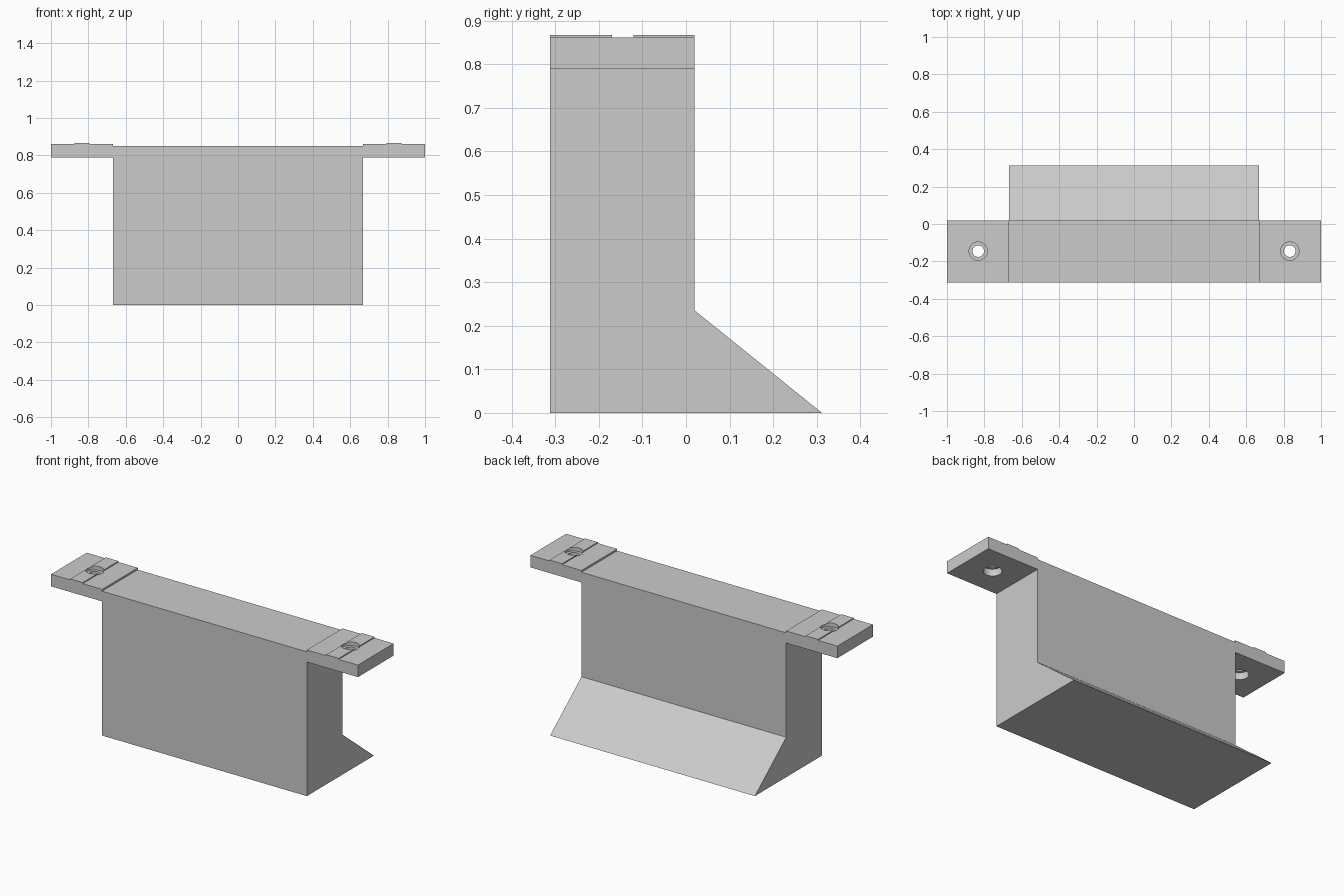
import bpy, bmesh
from mathutils import Vector

cube = bpy.data.objects.get("Cube")
if cube:
    bpy.data.objects.remove(cube)

grey = bpy.data.materials.new("plain grey")
grey.use_nodes = True
colour = (0.6, 0.6, 0.6, 1)
grey.diffuse_color = colour
grey.node_tree.nodes["Principled BSDF"].inputs["Base Color"].default_value = colour


def prism(name, points, sweep):
    """Extrude a closed outline along the sweep vector."""
    bm = bmesh.new()
    face = bm.faces.new([bm.verts.new(p) for p in points])
    grown = bmesh.ops.extrude_face_region(bm, geom=[face])["geom"]
    verts = [g for g in grown if isinstance(g, bmesh.types.BMVert)]
    bmesh.ops.translate(bm, verts=verts, vec=Vector(sweep))
    bmesh.ops.recalc_face_normals(bm, faces=bm.faces)
    mesh = bpy.data.meshes.new(name)
    bm.to_mesh(mesh)
    bm.free()
    mesh.materials.append(grey)
    obj = bpy.data.objects.new(name, mesh)
    bpy.context.collection.objects.link(obj)
    return obj


def bore(x, radius, low, high):
    """Vertical round cutter."""
    bpy.ops.mesh.primitive_cylinder_add(vertices=40, radius=radius, depth=high - low,
                                        location=(x, -0.145, (low + high) / 2))
    obj = bpy.context.object
    obj.name = "bore_cutter"
    obj.data.materials.append(grey)
    return obj


def combine(target, tool, operation):
    """Apply a boolean and discard the tool."""
    tool.hide_render = True
    mod = target.modifiers.new("cut", "BOOLEAN")
    mod.operation, mod.object, mod.solver = operation, tool, "EXACT"
    bpy.ops.object.select_all(action="DESELECT")
    bpy.context.view_layer.objects.active = target
    target.select_set(True)
    bpy.ops.object.modifier_apply(modifier=mod.name)
    bpy.data.objects.remove(tool)


# Front outline: broad block with two ears, each with a raised strip
half = [(0.667, 0), (0.667, 0.79), (1, 0.79), (1, 0.861), (0.875, 0.861), (0.875, 0.867),
        (0.793, 0.867), (0.793, 0.861), (0.667, 0.861), (0.667, 0.85)]
outline = half + [(-x, z) for x, z in reversed(half)]
bracket = prism("mounting_bracket", [(x, -0.6, z) for x, z in outline], (0, 1.2, 0))

# Side outline: straight front, sloping foot at the back
foot_slope = (0.312 - 0.02) / 0.235
side = [(-0.312, -0.1), (0.312 + 0.1 * foot_slope, -0.1), (0.02, 0.235), (0.02, 1), (-0.312, 1)]
combine(bracket, prism("side_cutter", [(-1.2, y, z) for y, z in side], (2.4, 0, 0)), "INTERSECT")

# Screw holes: wide recesses above and below a narrower opening
for x in (-0.833, 0.833):
    for radius, low, high in ((0.031, 0.7, 0.95), (0.049, 0.7, 0.83), (0.049, 0.845, 0.95)):
        combine(bracket, bore(x, radius, low, high), "DIFFERENCE")

bpy.ops.object.shade_smooth_by_angle(angle=0.5)
